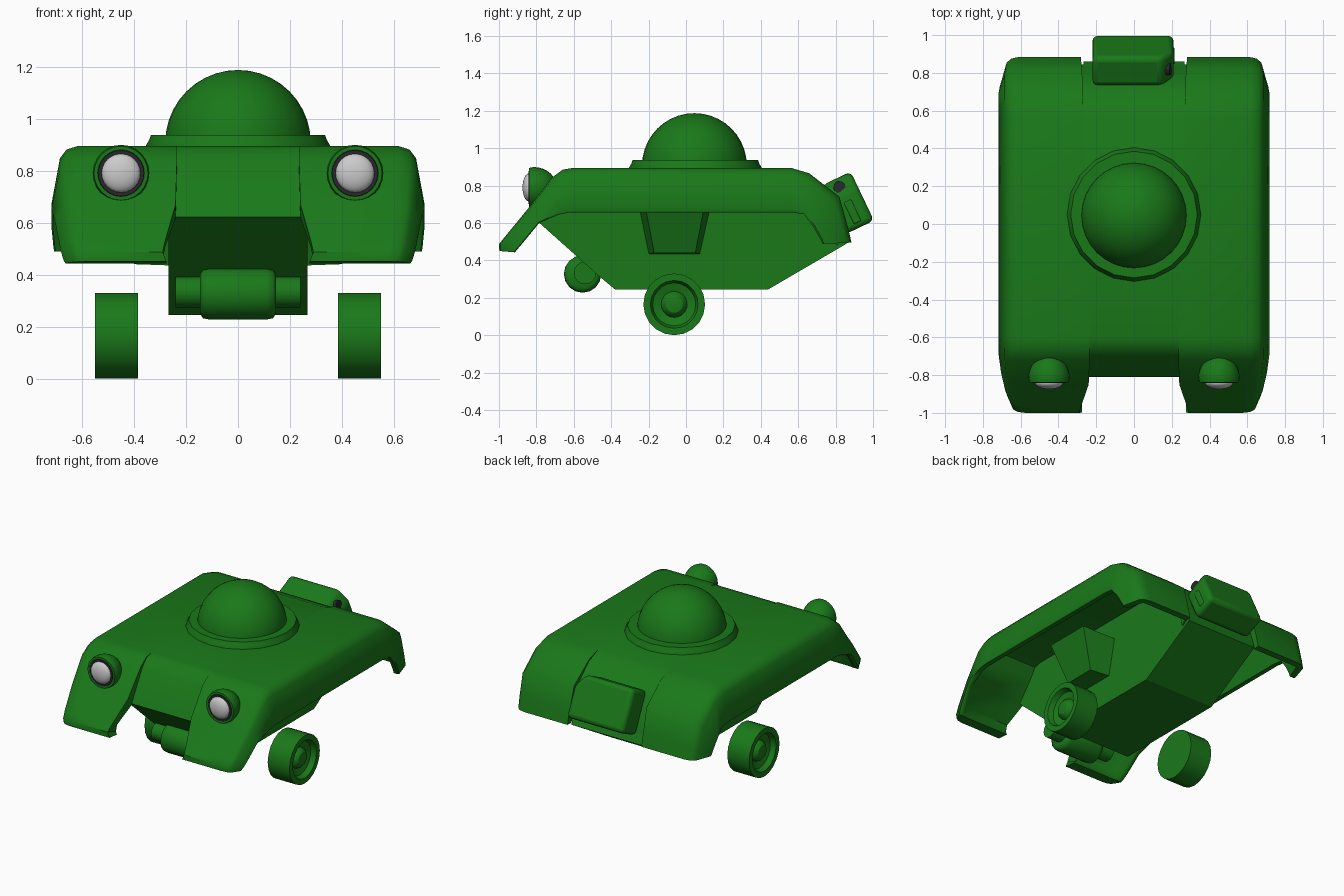
import bpy, bmesh, math
from mathutils import Vector

if "Cube" in bpy.data.objects:
    bpy.data.objects.remove(bpy.data.objects["Cube"])


def material(name, colour):
    m = bpy.data.materials.new(name)
    m.diffuse_color = colour
    m.use_nodes = True
    m.node_tree.nodes["Principled BSDF"].inputs["Base Color"].default_value = m.diffuse_color
    return m


GREEN = material("green_paint", (0.01, 0.19, 0.01, 1))
BLACK = material("black_rubber", (0.02, 0.02, 0.025, 1))
LENS = material("lens", (0.7, 0.7, 0.7, 1))


def finish(name, bm, mat=GREEN, mirror=False, bevel=0, segs=2, angle=30):
    bmesh.ops.remove_doubles(bm, verts=bm.verts, dist=0.0005)
    bmesh.ops.recalc_face_normals(bm, faces=bm.faces)
    me = bpy.data.meshes.new(name)
    bm.to_mesh(me)
    bm.free()
    ob = bpy.data.objects.new(name, me)
    bpy.context.collection.objects.link(ob)
    me.materials.append(mat)
    bpy.ops.object.select_all(action='DESELECT')
    ob.select_set(True)
    bpy.context.view_layer.objects.active = ob
    bpy.ops.object.shade_smooth_by_angle(angle=math.radians(angle))
    if bevel:
        b = ob.modifiers.new("bevel", 'BEVEL')
        b.width, b.segments = bevel, segs
    if mirror:
        ob.modifiers.new("mirror", 'MIRROR').use_mirror_merge = False
    return ob


def loft(sections):
    """Skin closed sections of equal point count and cap both ends."""
    bm = bmesh.new()
    rings = [[bm.verts.new(p) for p in s] for s in sections]
    n = len(rings[0])
    for a, b in zip(rings, rings[1:]):
        for i in range(n):
            j = (i + 1) % n
            bm.faces.new((a[i], a[j], b[j], b[i]))
    bm.faces.new(rings[0])
    bm.faces.new(rings[-1])
    return bm


def lathe(profile, centre, axis, sides):
    """Revolve (radius, height) points around an axis direction."""
    rot = Vector((0, 0, 1)).rotation_difference(Vector(axis))
    bm = bmesh.new()
    rings = []
    for r, h in profile:
        if r == 0:
            rings.append([bm.verts.new(rot @ Vector((0, 0, h)) + Vector(centre))] * sides)
            continue
        rings.append([bm.verts.new(rot @ Vector((r * math.cos(t), r * math.sin(t), h)) + Vector(centre))
                      for t in (2 * math.pi * k / sides for k in range(sides))])
    for a, b in zip(rings, rings[1:]):
        for i in range(sides):
            j = (i + 1) % sides
            f = list(dict.fromkeys((a[i], a[j], b[j], b[i])))
            bm.faces.new(f)
    return bm


def dome(radius, height, n=8, base=0.0):
    return [(radius * math.cos(t) if k < n else 0, base + height * math.sin(t))
            for k in range(n + 1) for t in [k * math.pi / 2 / n]]


# Hollow side shell: outer y,z / lower lip y,z / inner x / width / thickness share
stations = [
    (-.998, .450, -.915, .443, .275, .925, .95),
    (-1.00, .487, -.905, .455, .29, .935, .95),
    (-.965, .53, -.875, .49, .28, .95, .6),
    (-.85, .67, -.785, .60, .24, .98, .75),
    (-.72, .84, -.68, .645, .235, 1, .5),
    (-.66, .885, -.63, .655, .235, 1, .3),
    (-.60, .895, -.60, .657, .235, 1, .28),
    (.56, .895, .56, .657, .27, 1, .28),
    (.66, .865, .63, .648, .27, 1, .28),
    (.82, .74, .68, .58, .275, 1, .28),
    (.865, .58, .72, .51, .28, .99, .28),
    (.885, .495, .73, .488, .28, .985, .28),
]
shell = []
for py, pz, qy, qz, xi, w, k in stations:
    def pt(x, f):
        return (x, py + f * (qy - py), pz + f * (qz - pz))
    shell.append([pt(xi, 0), pt(.615 * w, 0), pt(.66 * w, .06), pt(.685 * w, .2),
                  pt(.718 * w, .95), pt(.712 * w, 1), pt(.68 * w, 1), pt(.64 * w, k), pt(xi, k)])
finish("side_shell", loft(shell), mirror=True, angle=42)

# Recessed centre panel between the fenders
panel = [(-.81, .622, .24), (-.705, .825, .235), (-.655, .881, .235), (-.60, .895, .235),
         (.56, .895, .27), (.67, .85, .27), (.78, .735, .275), (.845, .51, .28)]
finish("centre_panel", loft([[(-x, y, z), (x, y, z), (x, y * .95, z - .03), (-x, y * .95, z - .03)]
                             for y, z, x in panel]), angle=42)

# Lower hull
hull = [(-.803, .617), (-.47, .32), (-.38, .245), (.44, .245), (.86, .49), (.77, .69),
        (.58, .85), (-.58, .85), (-.68, .80)]
finish("hull", loft([[(x, y, z) for y, z in hull] for x in (-.268, .268)]), angle=20)

# Wheel brackets
finish("wheel_bracket", loft([
    [(.26, -.25, .68), (.26, .13, .68), (.26, .075, .435), (.26, -.20, .435)],
    [(.50, -.22, .70), (.50, .10, .70), (.40, .05, .44), (.40, -.17, .44)]]), mirror=True)

# Wheels
wheel = [(0, 0), (.165, 0), (.165, .165), (.128, .165), (.115, .13), (.07, .115),
         (.062, .135), (.045, .15), (0, .158)]
finish("wheel", lathe(wheel, (.385, -.063, .165), (1, 0, 0), 20), mirror=True)

# Front roller with rounded drum
finish("roller_axle", lathe([(0, -.24), (.06, -.24), (.06, .24), (0, .24)],
                            (0, -.54, .333), (1, 0, 0), 16))
finish("roller_drum", lathe([(0, -.147), (.075, -.147), (.095, -.135), (.1, -.11), (.1, .11),
                             (.095, .135), (.075, .147), (0, .147)],
                            (0, -.553, .327), (1, 0, 0), 16), angle=50)

# Turret
finish("turret_ring", lathe([(0, -.03), (.358, -.03), (.354, .01), (.342, .03), (.335, .05), (0, .05)],
                            (0, .05, .887), (0, 0, 1), 20))
finish("turret_dome", lathe(dome(.28, .28, 10), (0, .045, .907), (0, 0, 1), 32))

# Headlights
lamp = (.45, -.84, .79)
housing = [(0, .015), (.085, .015), (.09, 0), (.104, 0)] + dome(.109, .125, 8, .025)
finish("headlight_housing", lathe(housing, lamp, (0, 1, 0), 24), mirror=True)
finish("headlight_ring", lathe([(.07, -.02), (.074, .002), (.088, .002), (.09, -.004)],
                               lamp, (0, -1, 0), 24), BLACK, mirror=True)
finish("headlight_lens", lathe([(0, -.012), (.075, -.012)] + dome(.075, .034, 6), lamp, (0, -1, 0), 24),
       LENS, mirror=True)

# Rear fuel can, tilted, with one cut corner
tilt = math.radians(25.5)
can = [(-.22, -.145), (.21, -.145), (.21, .06), (.15, .145), (-.22, .145)]
ob = finish("fuel_can", loft([[(x, t, h) for x, h in can] for t in (-.085, .085)]),
            bevel=.028, segs=3, angle=50)
ob.location, ob.rotation_euler = (0, .866, .707), (tilt, 0, 0)

# Raised rib on the can's side and its black cap
bm = bmesh.new()
bmesh.ops.create_cube(bm, size=1)
bmesh.ops.scale(bm, vec=(.02, .045, .13), verts=bm.verts)
ob = finish("can_rib", bm, bevel=.008)
ob.location, ob.rotation_euler = (.205, .89, .66), (tilt, 0, 0)
finish("can_cap", lathe([(0, -.03), (.022, -.03), (.022, 0), (.032, 0), (.032, .03), (0, .03)],
                        (.165, .82, .787), (1, 0, .2), 12), BLACK)
